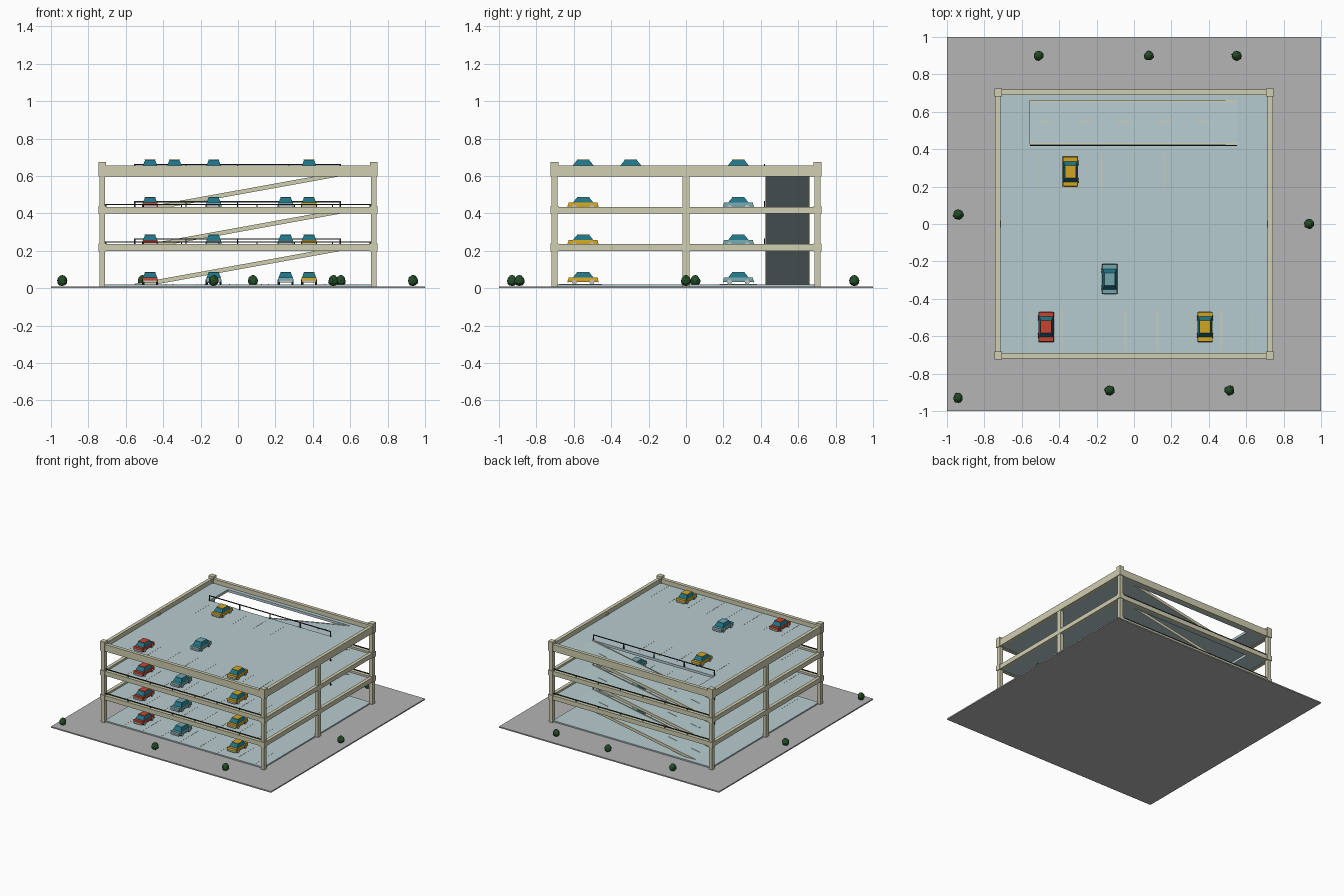
import bpy, bmesh, math, random
from mathutils import Matrix, Vector

if "Cube" in bpy.data.objects:
    bpy.data.objects.remove(bpy.data.objects["Cube"])

random.seed(4)


def material(name, rgb):
    m = bpy.data.materials.new(name)
    m.diffuse_color = (*rgb, 1)
    m.use_nodes = True
    m.node_tree.nodes["Principled BSDF"].inputs["Base Color"].default_value = m.diffuse_color
    return m


GROUND = material("asphalt grey", (0.46, 0.46, 0.46))
FLOOR = material("pale blue floor", (0.47, 0.60, 0.63))
CREAM = material("cream concrete", (0.63, 0.62, 0.44))
DARK = material("dark metal", (0.03, 0.035, 0.035))
RED = material("red paint", (0.55, 0.06, 0.03))
YELLOW = material("yellow paint", (0.64, 0.38, 0.015))
BLUE = material("blue paint", (0.17, 0.38, 0.41))
GLASS = material("teal glass", (0.014, 0.17, 0.23))
GREEN = material("leaf green", (0.018, 0.075, 0.022))
SILVER = material("light grey", (0.55, 0.56, 0.56))


def finish(name, bm, *mats):
    bmesh.ops.recalc_face_normals(bm, faces=bm.faces)
    me = bpy.data.meshes.new(name)
    bm.to_mesh(me)
    bm.free()
    for m in mats:
        me.materials.append(m)
    ob = bpy.data.objects.new(name, me)
    bpy.context.collection.objects.link(ob)
    return ob


def add_box(bm, x0, x1, y0, y1, z0, z1, mat=0, taper=(1, 1)):
    """Box between limits; taper scales the top about its centre."""
    cx, cy = (x0 + x1) / 2, (y0 + y1) / 2
    low = [(x0, y0), (x1, y0), (x1, y1), (x0, y1)]
    b = [bm.verts.new((x, y, z0)) for x, y in low]
    t = [bm.verts.new((cx + (x - cx) * taper[0], cy + (y - cy) * taper[1], z1)) for x, y in low]
    faces = [b[::-1], t] + [[b[i], b[(i + 1) % 4], t[(i + 1) % 4], t[i]] for i in range(4)]
    for f in faces:
        bm.faces.new(f).material_index = mat


def boxes(name, mat, limits):
    bm = bmesh.new()
    for lim in limits:
        add_box(bm, *lim)
    return finish(name, bm, mat)


def prism(name, mat, profile, y0, y1):
    """Extrude an xz outline along y."""
    bm = bmesh.new()
    f = bm.faces.new([bm.verts.new((x, y0, z)) for x, z in profile])
    new = bmesh.ops.extrude_face_region(bm, geom=[f])["geom"]
    bmesh.ops.translate(bm, vec=(0, y1 - y0, 0), verts=[v for v in new if isinstance(v, bmesh.types.BMVert)])
    return finish(name, bm, mat)


LEVELS = [0.02, 0.22, 0.42, 0.62]
HX0, HX1, HY0, HY1 = -0.555, 0.55, 0.425, 0.66     # ramp opening
SIDES = (-1, 1)

# Ground and ground level floor
boxes("ground", GROUND, [(-1, 1, -1, 1, 0, 0.01)])
boxes("ground_floor", FLOOR, [(-0.72, 0.72, -0.70, 0.70, 0.01, 0.02)])

# Upper floors with the ramp opening, and edge beams
for z in LEVELS[1:]:
    lo = z - 0.02
    boxes("floor_slab", FLOOR, [
        (-0.725, 0.725, -0.70, HY0, lo, z), (-0.725, 0.725, HY1, 0.70, lo, z),
        (-0.725, HX0, HY0, HY1, lo, z), (HX1, 0.725, HY0, HY1, lo, z)])
    top = z + (0.035 if z > 0.6 else 0.015)
    bot = z - 0.022
    limits = []
    for s in SIDES:
        y, x = s * 0.704, s * 0.729
        limits.append((-0.72, 0.72, y - 0.014, y + 0.014, bot, top))
        limits.append((x - 0.014, x + 0.014, -0.70, 0.70, bot, top))
    boxes("edge_beams", CREAM, limits)
    # Wider blocks where beams meet the corner columns
    boxes("corner_blocks", CREAM, [
        (sx * 0.726 - 0.021, sx * 0.726 + 0.021, sy * 0.704 - 0.021, sy * 0.704 + 0.021,
         bot - 0.002, top + (0.02 if z > 0.6 else 0.003)) for sx in SIDES for sy in SIDES])

# Columns
boxes("columns", CREAM, [
    (sx * 0.726 - 0.015, sx * 0.726 + 0.015, y - w, y + w, 0.01, 0.63)
    for sx in SIDES for y, w in ((-0.704, 0.016), (0, 0.019), (0.704, 0.016))])

# Ramps with side curbs and centre dashes
slope = 0.2 / (HX1 - HX0)
for z in LEVELS[:-1]:
    outline = [(HX0, z), (HX1, z + 0.2), (HX1, z + 0.18), (HX0 + 0.11, z)]
    prism("ramp", FLOOR, outline, HY0 + 0.008, HY1 - 0.008)
    curb = [(x, h + dz) for (x, h), dz in zip(outline, (0.003, 0.003, -0.001, -0.001))]
    for y in (HY0, HY1 - 0.008):
        prism("ramp_curb", CREAM, curb, y, y + 0.008)
    for i in range(5):
        x0 = -0.51 + i * 0.21
        pts = [(x, z + (x - HX0) * slope + d) for x, d in
               ((x0, 0), (x0 + 0.08, 0), (x0 + 0.08, 0.002), (x0, 0.002))]
        prism("ramp_dash", CREAM, pts, 0.543, 0.548)

# Parking bay lines
for z in LEVELS:
    boxes("bay_lines", CREAM,
          [(x - 0.002, x + 0.002, -0.68, -0.45, z, z + 0.001) for x in [-0.555 + 0.17 * i for i in range(8)]] +
          [(x - 0.002, x + 0.002, 0.18, 0.38, z, z + 0.001) for x in [-0.517 + 0.17 * i for i in range(5)]])


def railing(name, x0, x1, y, z, h, posts):
    r = 0.003
    lim = [(x0, x1, y - r, y + r, z + h - 2 * r, z + h)]
    for i in range(posts):
        x = x0 + r + (x1 - x0 - 2 * r) * i / (posts - 1)
        lim.append((x - r, x + r, y - r, y + r, z, z + h))
    boxes(name, DARK, lim)


# Railings beside the ramp opening and along the open edges
for z in LEVELS[1:]:
    railing("ramp_railing", HX0, HX1, HY0 - 0.006, z, 0.045, 5)
for z in LEVELS[1:3]:
    for s in SIDES:
        railing("edge_railing", -0.71, 0.71, s * 0.704, z + 0.012, 0.018, 8)


# Cars
def car(x, y, z, paint):
    bm = bmesh.new()
    add_box(bm, -0.041, 0.041, -0.08, 0.08, 0.012, 0.024, 0)
    add_box(bm, -0.041, 0.041, -0.08, 0.08, 0.024, 0.037, 0, (0.95, 0.97))
    add_box(bm, -0.038, 0.038, -0.055, 0.055, 0.037, 0.064, 1, (0.72, 0.6))
    add_box(bm, -0.029, 0.029, -0.034, 0.034, 0.064, 0.067, 0)
    for s in SIDES:
        # bumper plate
        add_box(bm, -0.034, 0.034, s * 0.081 - 0.002, s * 0.081 + 0.002, 0.010, 0.022, 2)
        for sx in SIDES:
            m = Matrix.Translation((sx * 0.037, s * 0.047, 0.013)) @ Matrix.Rotation(math.pi / 2, 4, 'Y')
            wheel = bmesh.ops.create_cone(bm, cap_ends=True, segments=10, radius1=0.013,
                                          radius2=0.013, depth=0.012, matrix=m)
            for f in {f for v in wheel["verts"] for f in v.link_faces}:
                f.material_index = 2 if len(f.verts) > 4 else 3
    finish("car", bm, paint, GLASS, SILVER, DARK).location = (x, y, z)


for z in LEVELS:
    car(-0.47, -0.55, z, RED)
    car(0.38, -0.55, z, YELLOW)
    if z < 0.6:
        car(-0.13, -0.55, z, BLUE)
        car(0.255, 0.28, z, BLUE)
car(-0.13, -0.295, LEVELS[3], BLUE)
car(-0.34, 0.28, LEVELS[3], YELLOW)

# Shrubs around the building
for x, y in ((-0.51, 0.9), (0.08, 0.9), (0.55, 0.9), (-0.94, 0.05), (0.935, 0),
             (-0.94, -0.93), (-0.13, -0.89), (0.51, -0.89)):
    bm = bmesh.new()
    bmesh.ops.create_icosphere(bm, subdivisions=2, radius=1)
    for v in bm.verts:
        k = random.uniform(0.9, 1.08) * (1 - 0.15 * v.co.z)
        v.co = Vector((v.co.x * 0.027 * k, v.co.y * 0.027 * k, v.co.z * 0.03 + 0.041))
    finish("shrub", bm, GREEN).location = (x, y, 0)
